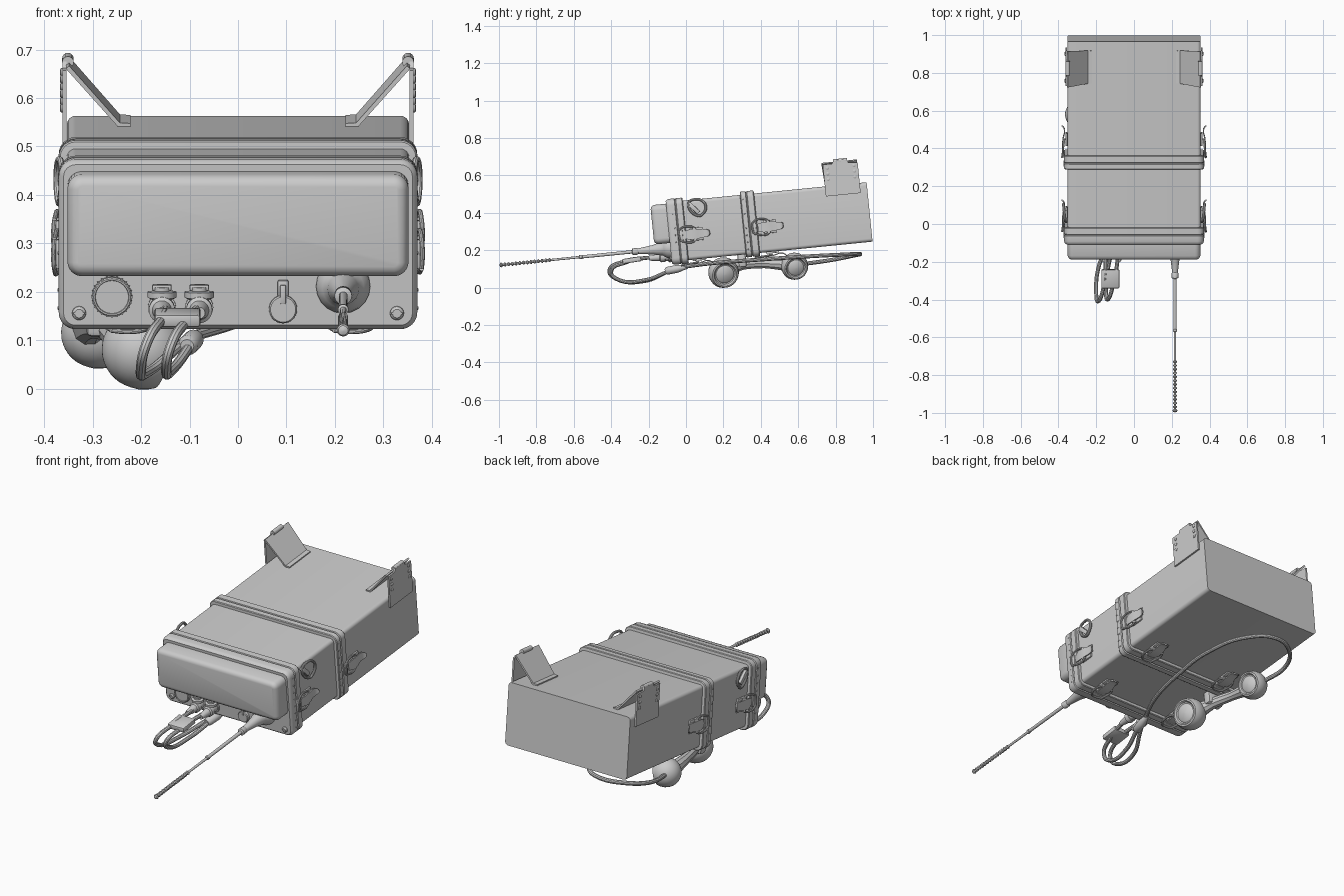
import bpy, bmesh, math
from math import sin, cos, pi, radians
from mathutils import Matrix, Vector

if "Cube" in bpy.data.objects:
    bpy.data.objects.remove(bpy.data.objects["Cube"])

T = Matrix.Rotation(0.1, 4, 'X')      # the whole case leans back slightly
W = Matrix()                          # untilted world frame


def finish(name, bm, M=T, solid=0, bevel=0):
    bm.transform(M)
    bmesh.ops.recalc_face_normals(bm, faces=bm.faces)
    me = bpy.data.meshes.new(name)
    bm.to_mesh(me)
    bm.free()
    ob = bpy.data.objects.new(name, me)
    bpy.context.collection.objects.link(ob)
    if solid:
        m = ob.modifiers.new("thickness", 'SOLIDIFY')
        m.thickness, m.offset = solid, 0
    if bevel:
        m = ob.modifiers.new("soft_edges", 'BEVEL')
        m.width, m.segments = bevel, 2
    return ob


def skin(bm, rings):
    n = len(rings[0])
    for a, b in zip(rings, rings[1:]):
        for i in range(n):
            bm.faces.new((a[i], a[(i + 1) % n], b[(i + 1) % n], b[i]))
    bm.faces.new(rings[0])
    bm.faces.new(rings[-1])


def loft(name, hw, z0, z1, r, stations):
    """Rounded rectangle swept along y; stations are (y, inset)."""
    bm = bmesh.new()
    rings = []
    for y, d in stations:
        rr, ring = max(r - d, 0.006), []
        for q, (sx, sz) in enumerate(((1, 1), (-1, 1), (-1, -1), (1, -1))):
            cx = sx * (hw - d - rr)
            cz = z1 - d - rr if sz > 0 else z0 + d + rr
            for k in range(7):
                a = (q + k / 6) * pi / 2
                ring.append(bm.verts.new((cx + rr * cos(a), y, cz + rr * sin(a))))
        rings.append(ring)
    skin(bm, rings)
    return finish(name, bm)


def lathe(name, p, d, prof, M=T, n=24):
    """Profile of (distance, radius) turned around direction d from p."""
    bm = bmesh.new()
    rings = [[bm.verts.new((r * cos(2 * pi * i / n), r * sin(2 * pi * i / n), t))
              for i in range(n)] for t, r in prof]
    skin(bm, rings)
    R = Vector(d).to_track_quat('Z', 'Y').to_matrix().to_4x4()
    return finish(name, bm, M @ Matrix.Translation(p) @ R)


def box(name, c, s, M=T, bevel=0.003):
    bm = bmesh.new()
    bmesh.ops.create_cube(bm, size=1, matrix=Matrix.Translation(c) @ Matrix.Diagonal((*s, 1)))
    return finish(name, bm, M, bevel=bevel)


def strip(name, pts, M, thick):
    """Bent sheet: points are (along, outward, half width)."""
    bm = bmesh.new()
    rows = [(bm.verts.new((a, -w, c)), bm.verts.new((a, w, c))) for a, c, w in pts]
    for p, q in zip(rows, rows[1:]):
        bm.faces.new((p[0], p[1], q[1], q[0]))
    return finish(name, bm, M, solid=thick)


def tube(name, pts, r, M=W, cyclic=False):
    cu = bpy.data.curves.new(name, 'CURVE')
    cu.dimensions, cu.bevel_depth, cu.bevel_resolution = '3D', r, 3
    cu.resolution_u, cu.use_fill_caps = 8, True
    sp = cu.splines.new('BEZIER')
    sp.bezier_points.add(len(pts) - 1)
    for bp, p in zip(sp.bezier_points, pts):
        bp.co = M @ Vector(p)
        bp.handle_left_type = bp.handle_right_type = 'AUTO'
    sp.use_cyclic_u = cyclic
    ob = bpy.data.objects.new(name, cu)
    bpy.context.collection.objects.link(ob)
    return ob


def frame(p, a, b, c):
    return T @ Matrix.Translation(p) @ Matrix((a, b, c)).transposed().to_4x4()


# Case: front cover, main body, rear case with raised rims
loft("front_cover", .37, .128, .481, .035,
     [(-.062, .01), (-.055, .003), (-.045, 0), (-.016, 0), (-.013, .005), (-.01, .005),
      (-.007, 0), (.024, 0), (.028, .003), (.029, .017)])
loft("main_body", .37, .128, .481, .035,
     [(.02, .017), (.336, .017), (.337, .003), (.341, 0), (.366, 0), (.369, .006), (.373, .006)])
loft("rear_case", .37, .128, .481, .035,
     [(.372, .006), (.375, 0), (.407, 0), (.411, .003), (.412, .017), (1.017, .017)])
loft("front_housing", .352, .246, .457, .03,
     [(-.146, .022), (-.143, .012), (-.136, .005), (-.124, 0), (-.055, 0)])

# Latches: lever, catch and wire bail on both sides and underneath
def latch(M):
    box("latch_base", (.055, 0, .005), (.07, .07, .01), M)
    box("latch_catch", (-.03, 0, .012), (.022, .06, .022), M)
    tube("latch_bail", [(-.035, -.03, .026), (-.04, 0, .028), (-.035, .03, .026),
                        (.03, .042, .02), (.05, .03, .018)], .005, M)
    tube("latch_bail_arm", [(-.035, -.03, .026), (.03, -.042, .02), (.05, -.03, .018)], .005, M)
    strip("latch_lever", [(-.01, .018, .02), (.02, .026, .028), (.06, .022, .026), (.09, .014, .022),
                          (.11, .016, .02), (.122, .024, .014), (.126, .03, .006)], M, .006)
    lathe("latch_pivot", M @ Vector((.045, -.034, .016)),
          (M.to_3x3() @ Vector((0, 1, 0))), [(0, .01), (.068, .01)], W, 12)


for y in (.03, .425):
    for s in (1, -1):
        latch(frame((s * .353, y, .28), (0, 1, 0), (0, 0, s), (s, 0, 0)))
        latch(frame((s * .23, y, .147), (0, 1, 0), (1, 0, 0), (0, 0, -1)))

for s in (1, -1):
    # Carrying ring and its mount
    M = frame((s * .353, .0985, .42), (0, 1, 0), (0, 0, s), (s, 0, 0))
    tube("carry_ring", [(.05 * cos(radians(a)), s * .045 * sin(radians(a)), .015 + .006 * cos(radians(a)))
                        for a in (-85, -45, 0, 45, 90, 140)], .007, M, True)
    box("ring_mount", (0, 0, 0), (.075, .022, .016),
        M @ Matrix.Translation((-.016, 0, .008)) @ Matrix.Rotation(-s * .85, 4, 'Z'))

    # Rear support bracket: side plate, hinge, folded leg and screws
    bm = bmesh.new()
    bm.faces.new([bm.verts.new((s * .358, y, z)) for y, z in
                  ((.793, .41), (.98, .41), (.98, .575), (.93, .579), (.922, .597),
                   (.852, .597), (.843, .581), (.793, .581))])
    finish("bracket_plate", bm, solid=.009)
    lathe("bracket_hinge", (s * .351, .85, .592), (0, 1, 0), [(0, .012), (.075, .012)], n=16)
    leg = T @ Matrix.Translation((0, .882, 0)) @ Matrix.Diagonal((s, 1, 1, 1))
    strip("bracket_leg", [(.352, .588, .096), (.246, .468, .088), (.222, .466, .086)], leg, .009)
    for y in (.815, .958):
        for z in (.5, .53, .56):
            lathe("bracket_screw", (s * .36, y, z), (s, 0, 0), [(0, .009), (.005, .009), (.007, .006)], n=12)

    # Front panel screws and rim rivets
    lathe("panel_screw", (s * .328, -.058, .163), (0, -1, 0), [(0, .015), (.008, .014), (.013, .009)], n=16)
    box("panel_screw_slot", (s * .328, -.071, .163), (.022, .003, .004),
        bevel=0)
    for y in (-.028, .352):
        for k in range(8):
            lathe("rim_rivet", (s * .369, y, .17 + k * .038), (s, 0, 0), [(0, .004), (.003, .003)], n=8)

# Front panel dial with knurled rim, small hinged cap
lathe("dial", (-.26, -.058, .198), (0, -1, 0),
      [(0, .041), (.02, .041), (.024, .038), (.024, .035), (.02, .034)], n=32)
for k in range(24):
    a = 2 * pi * k / 24
    box("dial_ridge", (-.26 + .04 * cos(a), -.07, .198 + .04 * sin(a)), (.005, .02, .005), bevel=0)
lathe("port_cap", (.093, -.058, .172), (0, -1, 0), [(0, .029), (.016, .029), (.02, .026)], n=28)
box("port_cap_hinge", (.093, -.066, .215), (.022, .014, .034))
box("port_cap_tab", (.093, -.072, .203), (.012, .016, .04))

# Connectors, their locking caps and the paired cable loops
for x in (-.157, -.08):
    lathe("connector", (x, -.055, .175), (0, -1, 0),
          [(0, .029), (.015, .029), (.016, .023), (.04, .023), (.041, .027), (.065, .027),
           (.07, .02), (.1, .016), (.125, .012)])
    lathe("connector_collar", (x, -.088, .194), (0, 0, 1),
          [(0, .022), (.004, .03), (.016, .03), (.018, .018), (.026, .018)], n=16)
    box("connector_tab", (x, -.088, .219), (.04, .022, .012))
tube("cable_left", [(-.157, -.1, .165), (-.15, -.2, .16), (-.16, -.33, .14), (-.19, -.41, .09),
                    (-.2, -.37, .045), (-.185, -.22, .035), (-.13, -.11, .08), (-.1, -.05, .108)], .0105)
tube("cable_right", [(-.08, -.1, .165), (-.088, -.2, .16), (-.11, -.32, .135), (-.14, -.4, .085),
                     (-.148, -.36, .042), (-.135, -.22, .04), (-.105, -.11, .08), (-.09, -.05, .108)], .0105)
box("cable_clip", (0, 0, 0), (.095, .1, .026),
    Matrix.Translation((-.125, -.29, .147)) @ Matrix.Rotation(.15, 4, 'X'), .006)
lathe("cable_joint", (-.105, -.11, .088), (.2, 1, .2),
      [(0, .014), (.01, .021), (.07, .021), (.1, .014), (.12, .011)], W, 16)
tube("handset_cable", [(-.088, -.02, .11), (-.02, .135, .13), (.03, .4, .15), (.04, .62, .165),
                       (-.03, .85, .177), (-.15, .93, .18), (-.27, .89, .17), (-.335, .78, .148),
                       (-.32, .62, .125)], .011)

# Handset: two domed cups with recessed faces, handle and retaining strap
axis = Vector((.92, .2, -.25)).normalized()
for name, c, r in (("mouthpiece", (-.2, .2, .081), .081), ("earpiece", (-.293, .58, .115), .072)):
    dome = [(-r * cos(a), max(r * sin(a), .001)) for a in [k * pi / 20 for k in range(11)]]
    lathe(name, c, axis, dome + [(.2 * r, r), (.45 * r, .93 * r), (.6 * r, .86 * r), (.62 * r, .76 * r),
                                 (.5 * r, .68 * r), (.48 * r, .6 * r), (.56 * r, .5 * r), (.6 * r, .001)], W, 36)
handle = tube("handset_handle", [(-.225, .2, .095), (-.262, .3, .122), (-.295, .42, .128),
                                 (-.31, .58, .12)], .03)
for p, k in zip(handle.data.splines[0].bezier_points, (1.5, .95, .85, 1.3)):
    p.radius = k
box("handset_strap", (-.268, .312, .116), (.09, .045, .075), T, .01)

# Whip antenna: flared base, rod, collar and beaded tip
prof = [(0, .056), (.012, .056), (.028, .052), (.042, .043), (.052, .035), (.075, .032),
        (.1, .025), (.18, .015), (.185, .018), (.21, .018), (.214, .009), (.48, .0085),
        (.482, .011), (.495, .011), (.498, .0065), (.64, .006)]
for k in range(13):
    t = .65 + k * .02
    prof += [(t, .006), (t + .003, .0105), (t + .009, .0105), (t + .012, .006)]
prof += [(.908, .006), (.911, .011), (.917, .013), (.922, .01), (.925, .002)]
lathe("antenna", (.217, -.055, .219), (0, -1, 0), prof, n=20)

# Turn tubes into meshes and shade smooth with crisp edges
bpy.ops.object.select_all(action='SELECT')
bpy.context.view_layer.objects.active = handle
bpy.ops.object.convert(target='MESH')
bpy.ops.object.select_all(action='SELECT')
bpy.ops.object.shade_smooth_by_angle(angle=radians(35))
